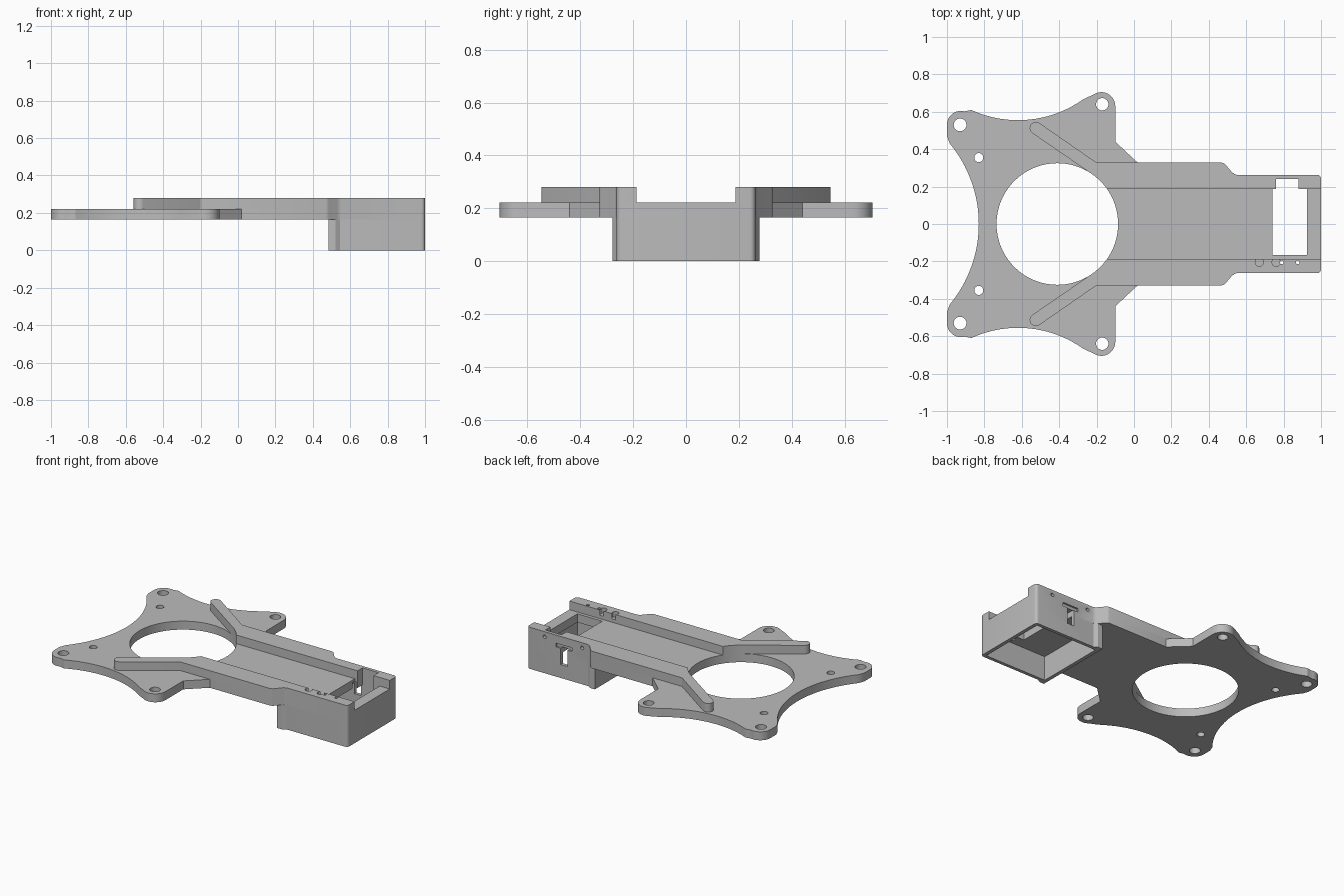
import bpy, bmesh
from math import cos, sin, radians

cube = bpy.data.objects.get("Cube")
if cube:
    bpy.data.objects.remove(cube, do_unlink=True)

grey = bpy.data.materials.new("light grey")
grey.use_nodes = True
colour = (0.5, 0.5, 0.5, 1)
grey.diffuse_color = colour
grey.node_tree.nodes["Principled BSDF"].inputs["Base Color"].default_value = colour

FLOOR, DECK, TOP = 0.165, 0.222, 0.28   # plate underside, plate top, rail top


def arc(cx, cy, r, a0, a1, n=16):
    angles = [radians(a0 + (a1 - a0) * i / n) for i in range(n + 1)]
    return [(cx + r * cos(a), cy + r * sin(a)) for a in angles]


def mirror(points):
    return [(x, -y) for x, y in reversed(points)]


def prism(name, points, z0, z1):
    """Extrude a flat outline between two heights."""
    bm = bmesh.new()
    face = bm.faces.new([bm.verts.new((x, y, z0)) for x, y in points])
    new = bmesh.ops.extrude_face_region(bm, geom=[face])["geom"]
    verts = [v for v in new if isinstance(v, bmesh.types.BMVert)]
    bmesh.ops.translate(bm, verts=verts, vec=(0, 0, z1 - z0))
    bmesh.ops.recalc_face_normals(bm, faces=bm.faces)
    mesh = bpy.data.meshes.new(name)
    bm.to_mesh(mesh)
    bm.free()
    mesh.materials.append(grey)
    obj = bpy.data.objects.new(name, mesh)
    bpy.context.collection.objects.link(obj)
    return obj


def block(x0, x1, y0, y1, z0, z1):
    return prism("cutter", [(x0, y0), (x1, y0), (x1, y1), (x0, y1)], z0, z1)


def drill(x, y, r, z0=-0.1, z1=0.4, n=32):
    return prism("cutter", arc(x, y, r, 0, 360 - 360 / n, n - 1), z0, z1)


def side_drill(x, z, r):
    obj = drill(0, 0, r, -0.04, 0.04, 20)
    obj.rotation_euler.x = radians(90)
    obj.location = (x, 0.27, z)
    return obj


def cut(obj, cutters):
    """Subtract the cutters and bake the result."""
    for cutter in cutters:
        cutter.hide_render = True
        mod = obj.modifiers.new("cut", 'BOOLEAN')
        mod.operation, mod.solver, mod.object = 'DIFFERENCE', 'EXACT', cutter
    bpy.context.view_layer.update()
    graph = bpy.context.evaluated_depsgraph_get()
    mesh = bpy.data.meshes.new_from_object(obj.evaluated_get(graph))
    obj.modifiers.clear()
    obj.data = mesh


# Mounting plate with four ears and a long tongue
half = arc(-1.504, 0, 0.674, 0, 39.6)
half += [(-1, 0.47)] + arc(-0.925, 0.53, 0.075, 180, 75, 10)
half += arc(-0.62, 1.155, 0.6, 245.4, 305.7)
half += arc(-0.175, 0.63, 0.075, 125, 0, 12)
side = [(0.47, 0.328), (0.485, 0.322), (0.53, 0.27), (0.55, 0.2625)]
corner = arc(0.98, 0.2425, 0.02, 90, 0, 5)
half += [(-0.1, 0.44), (0.02, 0.328)] + side + corner
plate = prism("mounting_plate", half + mirror(half[1:]), FLOOR, DECK)

# Box below the end of the tongue
box_half = [(0.485, 0.278), (0.52, 0.278), (0.545, 0.2625)] + corner
box = prism("housing_box", box_half + mirror(box_half), 0, FLOOR)

# Rails with slanted arms that run past the round opening
tip = arc(-0.525, 0.513, 0.033, 235, 55, 10)
rail_half = [(1, 0.187), (-0.2, 0.187), (-0.227, 0.268)] + tip
rail_half += [(-0.2, 0.328)] + side + corner
left_rail = prism("left_rail", rail_half, DECK, TOP)
right_rail = prism("right_rail", mirror(rail_half), DECK, TOP)

# Openings shared by several parts
opening = drill(-0.41, 0, 0.325, n=96)
window = block(0.74, 0.925, -0.165, 0.187, 0.1, 0.4)
notch = block(0.76, 0.88, 0.1, 0.24, -0.1, 0.4)
notch_lip = block(0.75, 0.92, 0.1, 0.18, 0.05, 0.4)
slot = block(0.7, 0.75, 0.16, 0.3, 0.09, 0.205)
slot_bar = block(0.665, 0.785, 0.25, 0.3, 0.2, 0.225)
side_holes = [side_drill(x, 0.245, 0.012) for x in (0.59, 0.87)]
cavity = block(0.51, 0.975, -0.24, 0.24, -0.1, 0.3)
pins = [drill(x, -0.205, 0.01, n=16) for x in (0.79, 0.875)]
sockets = [drill(x, -0.205, 0.022, 0.245, 0.4, 24) for x in (0.67, 0.76)]
mounts = [drill(x, s * y, r) for s in (1, -1) for x, y, r in
          ((-0.93, 0.53, 0.034), (-0.17, 0.64, 0.033), (-0.83, 0.355, 0.024))]

cut(plate, [opening, window, notch, slot, slot_bar] + mounts + pins)
cut(box, [cavity, slot])
cut(left_rail, [opening, notch, slot_bar] + side_holes)
cut(right_rail, [opening] + pins + sockets)

# Remove the cutters and smooth the round walls
for cutter in [opening, window, notch, notch_lip, slot, slot_bar, cavity,
               *side_holes, *pins, *sockets, *mounts]:
    bpy.data.objects.remove(cutter, do_unlink=True)
for obj in (plate, box, left_rail, right_rail):
    bpy.ops.object.select_all(action='DESELECT')
    obj.select_set(True)
    bpy.context.view_layer.objects.active = obj
    bpy.ops.object.shade_smooth_by_angle(angle=radians(30))
